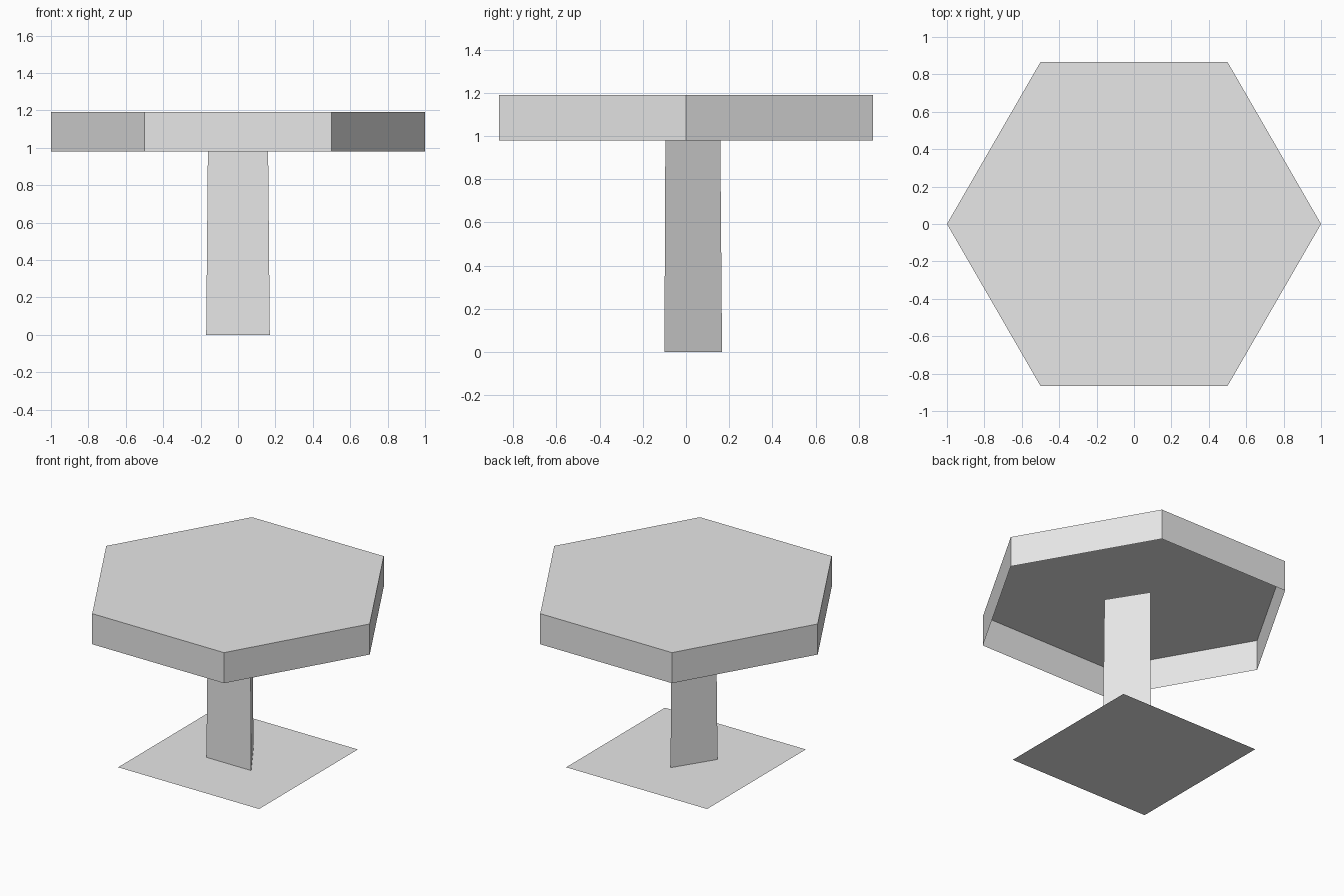
import bpy
import bmesh
from math import cos, sin, radians

# Remove the default object only
cube = bpy.data.objects.get("Cube")
if cube:
    bpy.data.objects.remove(cube, do_unlink=True)

# Single plain grey
GREY = (0.8, 0.8, 0.8, 1.0)
grey = bpy.data.materials.new("plain grey")
grey.use_nodes = True
grey.diffuse_color = GREY
for node in grey.node_tree.nodes:
    if node.type == "BSDF_PRINCIPLED":
        node.inputs["Base Color"].default_value = GREY


def add_shell(name, lower, upper=None):
    """Flat sheet from an outline, or side walls closed only at the upper outline."""
    bm = bmesh.new()
    rings = [[bm.verts.new(p) for p in ring] for ring in (lower, upper) if ring]
    bm.faces.new(rings[-1])
    if upper:
        a, b = rings
        for i in range(len(a)):
            j = (i + 1) % len(a)
            bm.faces.new((a[i], a[j], b[j], b[i]))
    mesh = bpy.data.meshes.new(name)
    bm.to_mesh(mesh)
    bm.free()
    mesh.materials.append(grey)
    obj = bpy.data.objects.new(name, mesh)
    bpy.context.collection.objects.link(obj)
    return obj


def hexagon(z):
    return [(cos(radians(60 * k)), sin(radians(60 * k)), z) for k in range(6)]


def triangle(half_width, front, back, z):
    return [(-half_width, front, z), (half_width, front, z), (0, back, z)]


# Six-sided table top: hollow underneath, with a deep apron
add_shell("table_top", hexagon(0.98), hexagon(1.19))

# Three-sided, slightly tapered column ending just inside the hollow top
add_shell("column", triangle(0.17, -0.10, 0.167, 0), triangle(0.16, -0.095, 0.158, 1.095))

# Thin square foot lying on the ground
S = 0.535
add_shell("base_plate", [(-S, -S, 0), (S, -S, 0), (S, S, 0), (-S, S, 0)])
